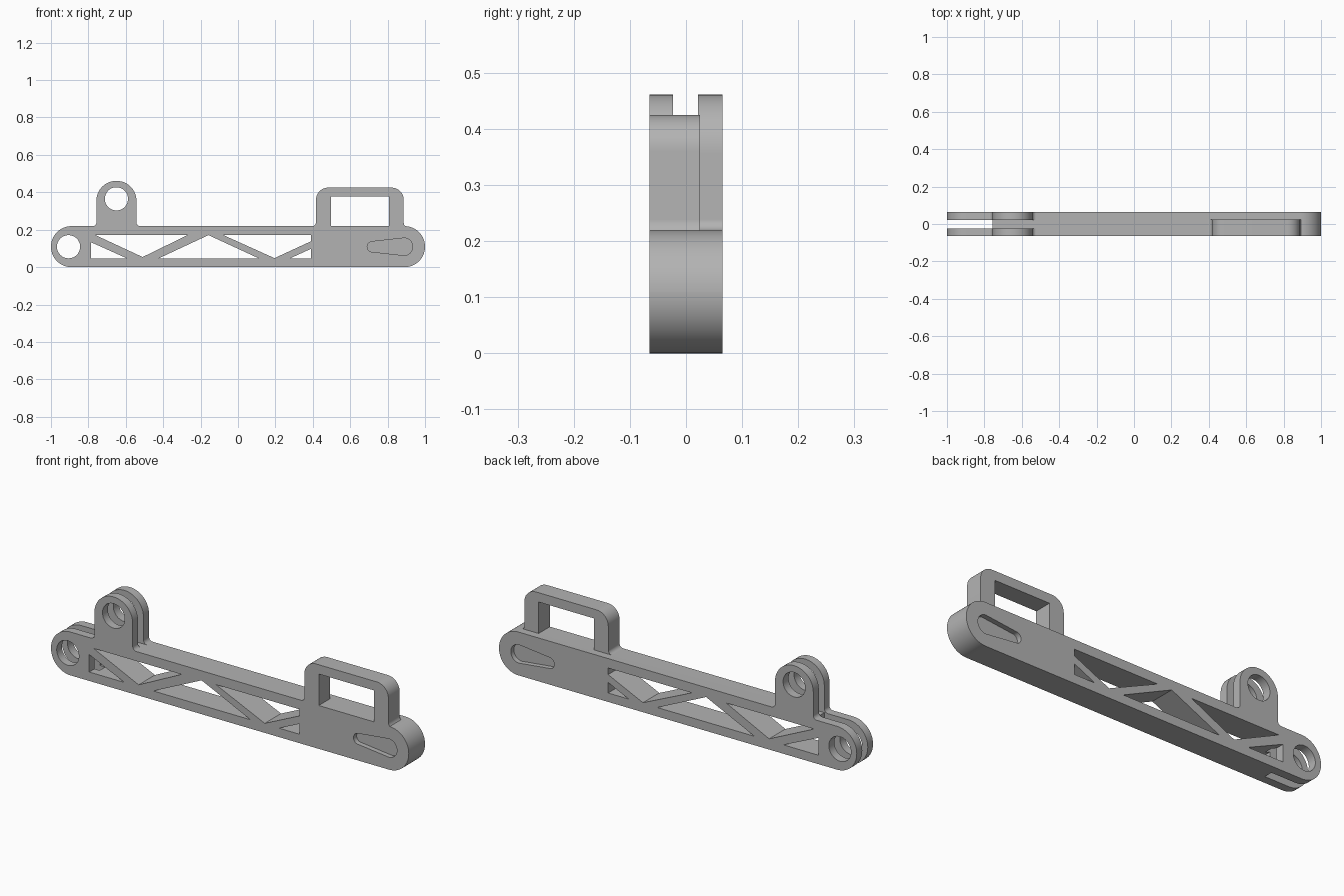
import bpy, bmesh, math
from mathutils import Vector

cube = bpy.data.objects.get("Cube")
if cube:
    bpy.data.objects.remove(cube, do_unlink=True)

grey = bpy.data.materials.new("grey plastic")
grey.use_nodes = True
colour = (0.45, 0.45, 0.45, 1)
grey.diffuse_color = colour
grey.node_tree.nodes["Principled BSDF"].inputs["Base Color"].default_value = colour

FRONT, BACK = -0.065, 0.065


def rounded(corners, steps=14):
    """Outline from (x, z, radius) corners, each replaced by a tangent arc."""
    out = []
    for i, (x, z, r) in enumerate(corners):
        p = Vector((x, z))
        if r == 0:
            out.append(p)
            continue
        a = (Vector(corners[i - 1][:2]) - p).normalized()
        b = (Vector(corners[(i + 1) % len(corners)][:2]) - p).normalized()
        half = a.angle(b) / 2
        centre = p + (a + b).normalized() * (r / math.sin(half))
        start = p + a * (r / math.tan(half)) - centre
        end = p + b * (r / math.tan(half)) - centre
        sweep = math.atan2(start.x * end.y - start.y * end.x, start.dot(end))
        for k in range(steps + 1):
            t = sweep * k / steps
            c, s = math.cos(t), math.sin(t)
            out.append(centre + Vector((c * start.x - s * start.y, s * start.x + c * start.y)))
    return out


def prism(name, outline, y0, y1):
    """Extrude an x-z outline from y0 to y1."""
    bm = bmesh.new()
    face = bm.faces.new([bm.verts.new((p[0], y0, p[1])) for p in outline])
    ext = bmesh.ops.extrude_face_region(bm, geom=[face])
    moved = [v for v in ext["geom"] if isinstance(v, bmesh.types.BMVert)]
    bmesh.ops.translate(bm, verts=moved, vec=(0, y1 - y0, 0))
    bmesh.ops.remove_doubles(bm, verts=bm.verts, dist=1e-5)
    bmesh.ops.recalc_face_normals(bm, faces=bm.faces)
    mesh = bpy.data.meshes.new(name)
    bm.to_mesh(mesh)
    bm.free()
    mesh.materials.append(grey)
    obj = bpy.data.objects.new(name, mesh)
    bpy.context.collection.objects.link(obj)
    return obj


def combine(target, tool, operation):
    """Apply a boolean and discard the tool."""
    tool.hide_render = True
    bpy.context.view_layer.objects.active = target
    mod = target.modifiers.new("boolean", "BOOLEAN")
    mod.operation, mod.solver, mod.object = operation, "EXACT", tool
    bpy.ops.object.modifier_apply(modifier=mod.name)
    bpy.data.objects.remove(tool, do_unlink=True)


def cut(target, outline, y0=-0.2, y1=0.2):
    combine(target, prism("cutter", outline, y0, y1), "DIFFERENCE")


def box(x0, z0, x1, z1):
    return [(x0, z0), (x1, z0), (x1, z1), (x0, z1)]


def arc(x, z, r, a0, a1, n=24):
    angles = [math.radians(a0 + (a1 - a0) * k / n) for k in range(n + 1)]
    return [(x + r * math.cos(a), z + r * math.sin(a)) for a in angles]


# Beam with round ends and upright lug
arm = prism("arm_body", rounded([
    (-1, 0, .109), (1, 0, .109), (1, .219, .109),
    (-.543, .219, .02), (-.543, .461, .106), (-.757, .461, .106),
    (-.757, .219, .02), (-1, .219, .109)]), FRONT, BACK)

# Handle loop, flush with the front
handle = prism("handle", rounded([
    (.395, .15, 0), (.92, .15, 0), (.92, .205, 0), (.886, .219, .03),
    (.886, .425, .065), (.417, .425, .065), (.417, .219, .02),
    (.395, .219, 0)]), FRONT, 0.025)
cut(handle, box(.497, .219, .806, .378))
combine(arm, handle, "UNION")

# Truss openings through the beam
LOW, HIGH, LEFT, RIGHT = .045, .171, -.786, .39
for opening in (
    [(LEFT, LOW), (-.59, LOW), (LEFT, .133)],
    [(-.762, HIGH), (-.51, .054), (-.27, HIGH)],
    [(-.428, LOW), (.115, LOW), (-.158, HIGH)],
    [(-.078, HIGH), (.195, .048), (RIGHT, .138), (RIGHT, HIGH)],
    [(.275, LOW), (RIGHT, LOW), (RIGHT, .098)],
):
    cut(arm, opening)

# Pin holes
for x, z in ((-.906, .109), (-.65, .365)):
    cut(arm, arc(x, z, .062, 0, 360, 48)[:-1])

# Fork slots in the beam end and the lug
cut(arm, box(-1.1, -.1, -.757, .6), -.023, .021)
cut(arm, box(-.8, .219, -.5, .6), -.023, .021)

# Tapered recess on both sides
recess = arc(.887, .109, .047, -85, 85) + arc(.719, .109, .028, 85, 275)
cut(arm, recess, FRONT - .1, FRONT + .025)
cut(arm, recess, BACK - .025, BACK + .1)

# Smooth curves, sharp edges
bpy.ops.object.select_all(action="DESELECT")
arm.select_set(True)
bpy.context.view_layer.objects.active = arm
bpy.ops.object.shade_smooth_by_angle(angle=math.radians(30))
